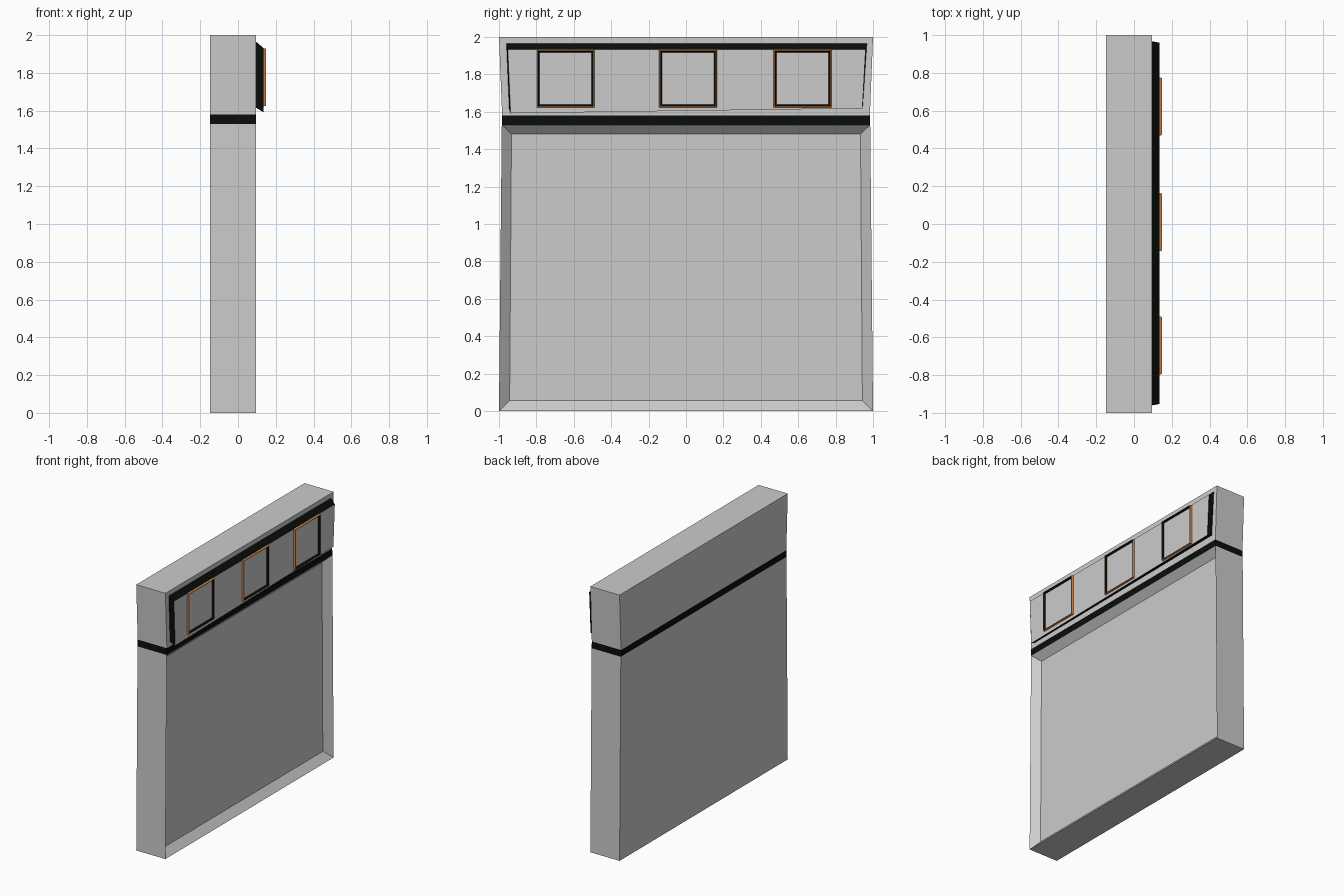
import bpy

if "Cube" in bpy.data.objects:
    bpy.data.objects.remove(bpy.data.objects["Cube"])

XB, XF = -0.147, 0.096      # back and front of the slab
XP, XW = 0.134, 0.147       # panel face, window frame face


def material(name, color):
    m = bpy.data.materials.new(name)
    m.diffuse_color = color
    m.use_nodes = True
    m.node_tree.nodes["Principled BSDF"].inputs["Base Color"].default_value = m.diffuse_color
    return m


black = material("black", (0.003, 0.004, 0.003, 1))
orange = material("orange", (0.6, 0.22, 0.06, 1))


def loft(name, rings, mat=None, start=False, end=False, skip=()):
    """Bridge four-point rings; optionally cap the ends or leave out sides."""
    verts = [p for r in rings for p in r]
    faces = []
    for k in range(len(rings) - 1):
        a, b = 4 * k, 4 * k + 4
        for i in range(4):
            if i not in skip:
                j = (i + 1) % 4
                faces.append((a + i, a + j, b + j, b + i))
    if start:
        faces.append((3, 2, 1, 0))
    if end:
        n = len(verts) - 4
        faces.append((n, n + 1, n + 2, n + 3))
    me = bpy.data.meshes.new(name)
    me.from_pydata(verts, [], faces)
    if mat:
        me.materials.append(mat)
    ob = bpy.data.objects.new(name, me)
    bpy.context.collection.objects.link(ob)
    return ob


def level(z, w):
    return [(XB, -w, z), (XF, -w, z), (XF, w, z), (XB, w, z)]


def upright(x, pts):
    return [(x, y, z) for y, z in pts]


def square(x, c, r):
    return upright(x, [(c - r, 1.777 - r), (c + r, 1.777 - r),
                       (c + r, 1.777 + r), (c - r, 1.777 + r)])


# Slab: lower wall, black band, header
loft("lower_wall", [level(0, 1), level(1.53, 0.985)], start=True, skip=(1,))
loft("band", [level(1.53, 0.985), level(1.58, 0.983)], black)
loft("header", [level(1.58, 0.983), level(2, 1)], end=True)

# Sloped recess in the lower wall
loft("wall_recess", [
    upright(XF, [(-1, 0), (1, 0), (0.985, 1.53), (-0.985, 1.53)]),
    upright(XF - 0.05, [(-0.943, 0.055), (0.943, 0.055), (0.933, 1.48), (-0.933, 1.48)]),
], end=True)

# Tilted sign panel with black edges and grey face
panel_back = upright(XF, [(-0.945, 1.615), (0.945, 1.63), (0.967, 1.965), (-0.96, 1.965)])
panel_front = upright(XP, [(-0.938, 1.592), (0.943, 1.618), (0.96, 1.932), (-0.953, 1.932)])
loft("panel_edge", [panel_back, panel_front], black)
loft("panel_face", [panel_front], end=True)

# Three square window frames, orange outside and black inside
for n, c in enumerate((-0.643, 0.01, 0.622)):
    loft(f"window_frame_{n}", [square(XP - 0.001, c, 0.155), square(XW, c, 0.151),
                               square(XW, c, 0.147)], orange)
    loft(f"window_lining_{n}", [square(XW, c, 0.147), square(XP + 0.001, c, 0.139)], black)
